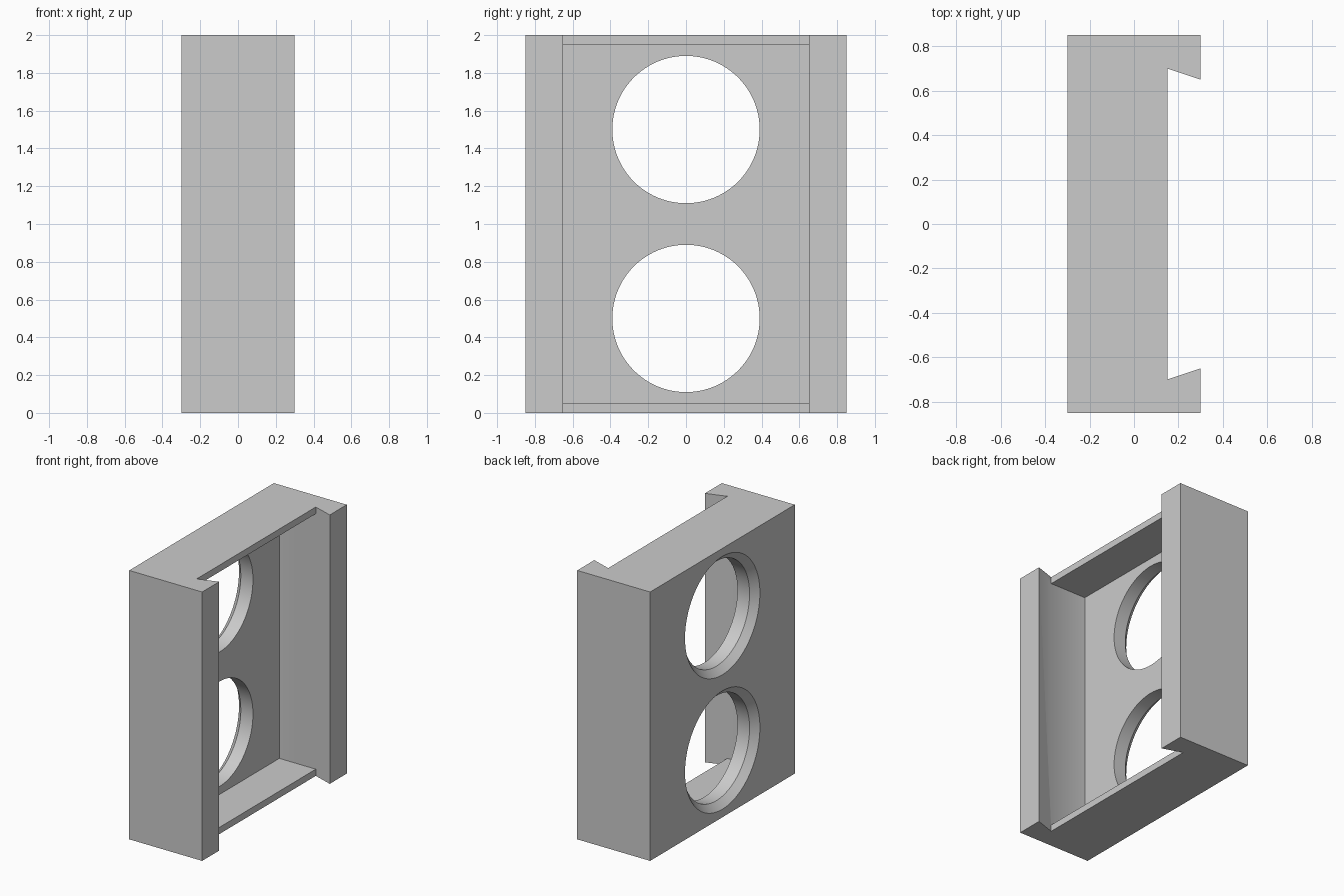
import bpy
import bmesh
from math import radians
from mathutils import Matrix

cube = bpy.data.objects.get("Cube")
if cube:
    bpy.data.objects.remove(cube, do_unlink=True)

HEIGHT = 2.0
WALL = 0.05

grey = bpy.data.materials.new("plain grey")
grey.use_nodes = True
grey.diffuse_color = (0.6, 0.6, 0.6, 1)
grey.node_tree.nodes["Principled BSDF"].inputs["Base Color"].default_value = (0.6, 0.6, 0.6, 1)


def add_object(name, bm):
    bmesh.ops.recalc_face_normals(bm, faces=bm.faces)
    mesh = bpy.data.meshes.new(name)
    bm.to_mesh(mesh)
    bm.free()
    mesh.materials.append(grey)
    obj = bpy.data.objects.new(name, mesh)
    bpy.context.collection.objects.link(obj)
    return obj


def extrude_plan(name, half, z0, z1):
    """Mirror a half outline across y = 0 and extrude it upwards."""
    outline = half + [(x, -y) for x, y in reversed(half)]
    bm = bmesh.new()
    face = bm.faces.new([bm.verts.new((x, y, z0)) for x, y in outline])
    top = bmesh.ops.extrude_face_region(bm, geom=[face])["geom"]
    verts = [v for v in top if isinstance(v, bmesh.types.BMVert)]
    bmesh.ops.translate(bm, verts=verts, vec=(0, 0, z1 - z0))
    return add_object(name, bm)


def revolve_x(name, profile, z):
    """Spin an (x, radius) profile around the x direction at height z."""
    bm = bmesh.new()
    verts = [bm.verts.new((x, 0, r)) for x, r in profile]
    edges = [bm.edges.new(pair) for pair in zip(verts, verts[1:])]
    bmesh.ops.spin(bm, geom=verts + edges, axis=(1, 0, 0), cent=(0, 0, 0),
                   angle=radians(360), steps=96)
    bmesh.ops.remove_doubles(bm, verts=bm.verts, dist=1e-5)
    bmesh.ops.transform(bm, matrix=Matrix.Translation((0, 0, z)), verts=bm.verts)
    return add_object(name, bm)


# Housing with two undercut lips along the open side
housing = extrude_plan("housing", [(-0.3, 0.85), (0.3, 0.85), (0.3, 0.65), (0.15, 0.7)][::-1],
                       0, HEIGHT)

# Cavity between the thin top and bottom walls
cutters = [extrude_plan("cavity_cutter", [(-0.15, 0.7), (0.15, 0.7), (0.2, 0.6)],
                        WALL, HEIGHT - WALL)]

# Two round openings, chamfered on the outside of the back panel
opening = [(-0.1, 0), (-0.1, 0.39), (-0.25, 0.39), (-0.32, 0.46), (-0.32, 0)]
for label, z in (("lower", 0.5), ("upper", 1.5)):
    cutters.append(revolve_x(label + "_opening_cutter", opening, z))

# Cut the housing, then discard the cutters
bpy.context.view_layer.objects.active = housing
for cutter in cutters:
    cutter.hide_render = True
    mod = housing.modifiers.new(cutter.name, "BOOLEAN")
    mod.operation = "DIFFERENCE"
    mod.solver = "EXACT"
    mod.object = cutter
    bpy.ops.object.modifier_apply(modifier=mod.name)
    bpy.data.objects.remove(cutter, do_unlink=True)

# Smooth the openings and the soft bend of the lips, keep corners sharp
bpy.ops.object.select_all(action="DESELECT")
housing.select_set(True)
bpy.ops.object.shade_smooth_by_angle(angle=radians(30))
